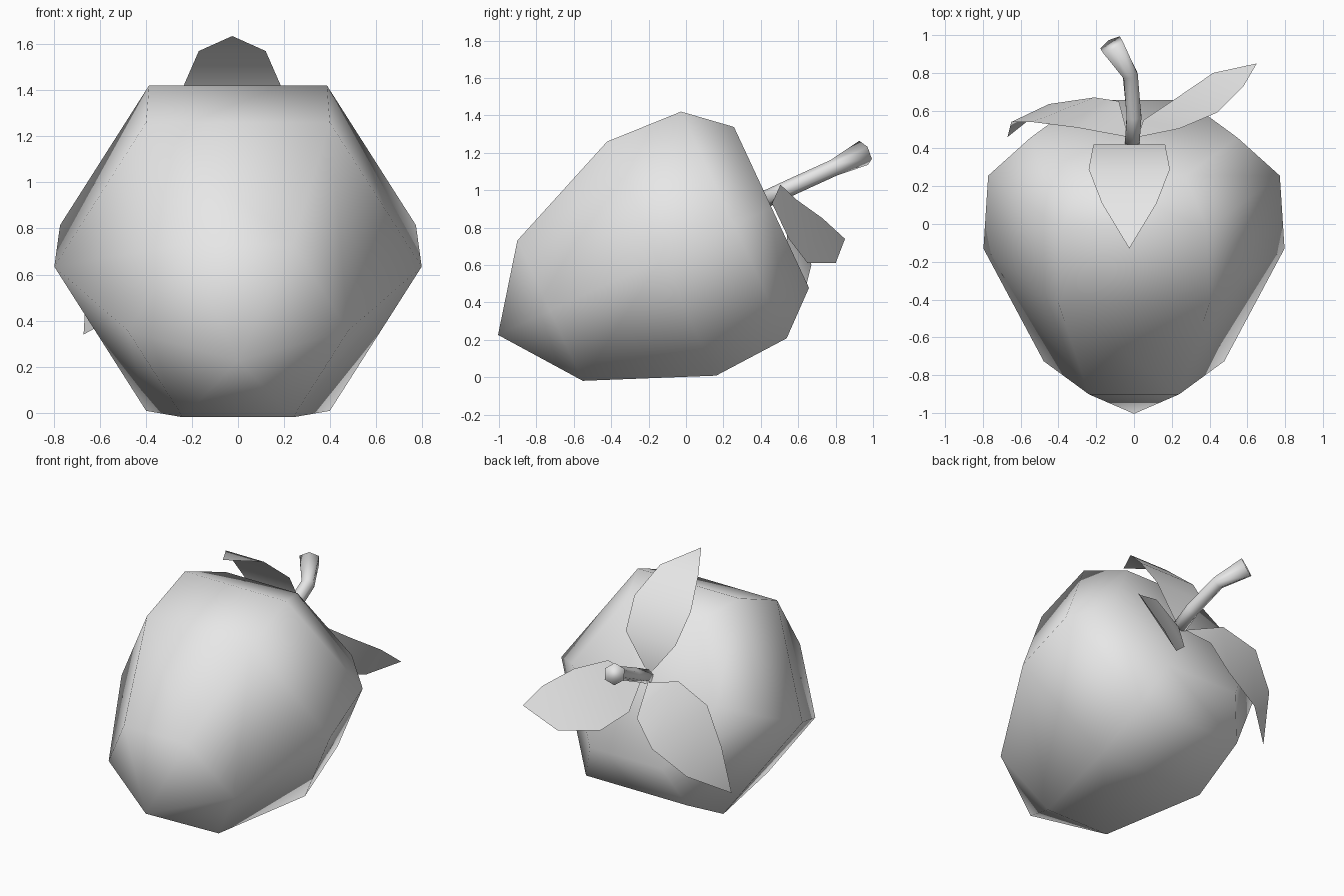
import bpy
import bmesh
import math
from mathutils import Vector, Matrix

default_cube = bpy.data.objects.get("Cube")
if default_cube:
    bpy.data.objects.remove(default_cube, do_unlink=True)

grey = bpy.data.materials.new("plain grey")
grey.use_nodes = True
colour = (0.8, 0.8, 0.8, 1.0)
grey.diffuse_color = colour
grey.node_tree.nodes["Principled BSDF"].inputs["Base Color"].default_value = colour


def finish(name, bm, closed=True):
    """Turn a bmesh into a smooth shaded grey object."""
    if closed:
        bmesh.ops.recalc_face_normals(bm, faces=bm.faces[:])
    mesh = bpy.data.meshes.new(name)
    bm.to_mesh(mesh)
    bm.free()
    mesh.materials.append(grey)
    for polygon in mesh.polygons:
        polygon.use_smooth = True
    part = bpy.data.objects.new(name, mesh)
    bpy.context.collection.objects.link(part)
    return part


def bridge(bm, first, second):
    """Join two closed rings of vertices with quads."""
    count = len(first)
    for i in range(count):
        j = (i + 1) % count
        bm.faces.new((first[i], first[j], second[j], second[i]))


# Fruit body: hexagonal rings stacked along a tilted axis, pointed at the front
SIDES = 6
TILT = math.radians(25)
axis = Vector((0, math.cos(TILT), math.sin(TILT)))
across = Vector((1, 0, 0))
upward = Vector((0, -math.sin(TILT), math.cos(TILT)))
centre = upward * 0.63

bm = bmesh.new()
tip = bm.verts.new(centre + axis * -0.815)
rings = []
for along, radius in ((-0.508, 0.478), (0.15, 0.797), (0.576, 0.772), (0.798, 0.548)):
    ring = []
    for i in range(SIDES):
        turn = math.tau * i / SIDES
        offset = across * math.cos(turn) + upward * math.sin(turn)
        ring.append(bm.verts.new(centre + axis * along + offset * radius))
    rings.append(ring)
for i in range(SIDES):
    bm.faces.new((tip, rings[0][i], rings[0][(i + 1) % SIDES]))
for lower, upper in zip(rings, rings[1:]):
    bridge(bm, lower, upper)
bm.faces.new(rings[-1])
finish("fruit_body", bm)


# Stem: a bent tube that flares at its end
path = [Vector(p) for p in ((-0.01, 0.42, 0.95), (0, 0.57, 1.02),
                            (-0.02, 0.79, 1.12), (-0.12, 0.95, 1.2))]
bm = bmesh.new()
rings = []
for i, (point, radius) in enumerate(zip(path, (0.045, 0.045, 0.045, 0.07))):
    heading = path[min(i + 1, len(path) - 1)] - path[max(i - 1, 0)]
    turn = heading.to_track_quat("Z", "Y").to_matrix().to_4x4()
    made = bmesh.ops.create_circle(bm, segments=SIDES, radius=radius,
                                   matrix=Matrix.Translation(point) @ turn)
    rings.append(made["verts"])
for lower, upper in zip(rings, rings[1:]):
    bridge(bm, lower, upper)
bm.faces.new(rings[0])
bm.faces.new(rings[-1])
finish("stem", bm)


# Leaves: thin blades from a pointed base, through paired edges, to a pointed end
def leaf(name, base, pairs, end):
    bm = bmesh.new()
    root, point = bm.verts.new(base), bm.verts.new(end)
    rows = [[bm.verts.new(p) for p in pair] for pair in pairs]
    bm.faces.new((root, rows[0][0], rows[0][1]))
    for (a, b), (c, d) in zip(rows, rows[1:]):
        bm.faces.new((a, c, d, b))
    bm.faces.new((rows[-1][0], point, rows[-1][1]))
    finish(name, bm, closed=False)


def straight_pair(half, y, z, middle=-0.025):
    return (middle + half, y, z), (middle - half, y, z)


leaf("upper_leaf", (-0.01, 0.42, 0.96),
     [straight_pair(0.19, 0.42, 1.22),
      straight_pair(0.215, 0.29, 1.41),
      straight_pair(0.145, 0.11, 1.57)],
     (-0.025, -0.13, 1.635))

leaf("left_leaf", (0.02, 0.46, 0.93),
     [((0.05, 0.55, 0.74), (0.24, 0.505, 1.03)),
      ((0.2, 0.65, 0.61), (0.44, 0.59, 0.95)),
      ((0.42, 0.8, 0.61), (0.58, 0.73, 0.85))],
     (0.65, 0.85, 0.74))

leaf("right_leaf", (-0.03, 0.46, 0.93),
     [((-0.3, 0.51, 1.03), (-0.08, 0.65, 0.77)),
      ((-0.54, 0.54, 0.94), (-0.21, 0.67, 0.6)),
      ((-0.65, 0.54, 0.68), (-0.45, 0.635, 0.46))],
     (-0.67, 0.46, 0.34))
